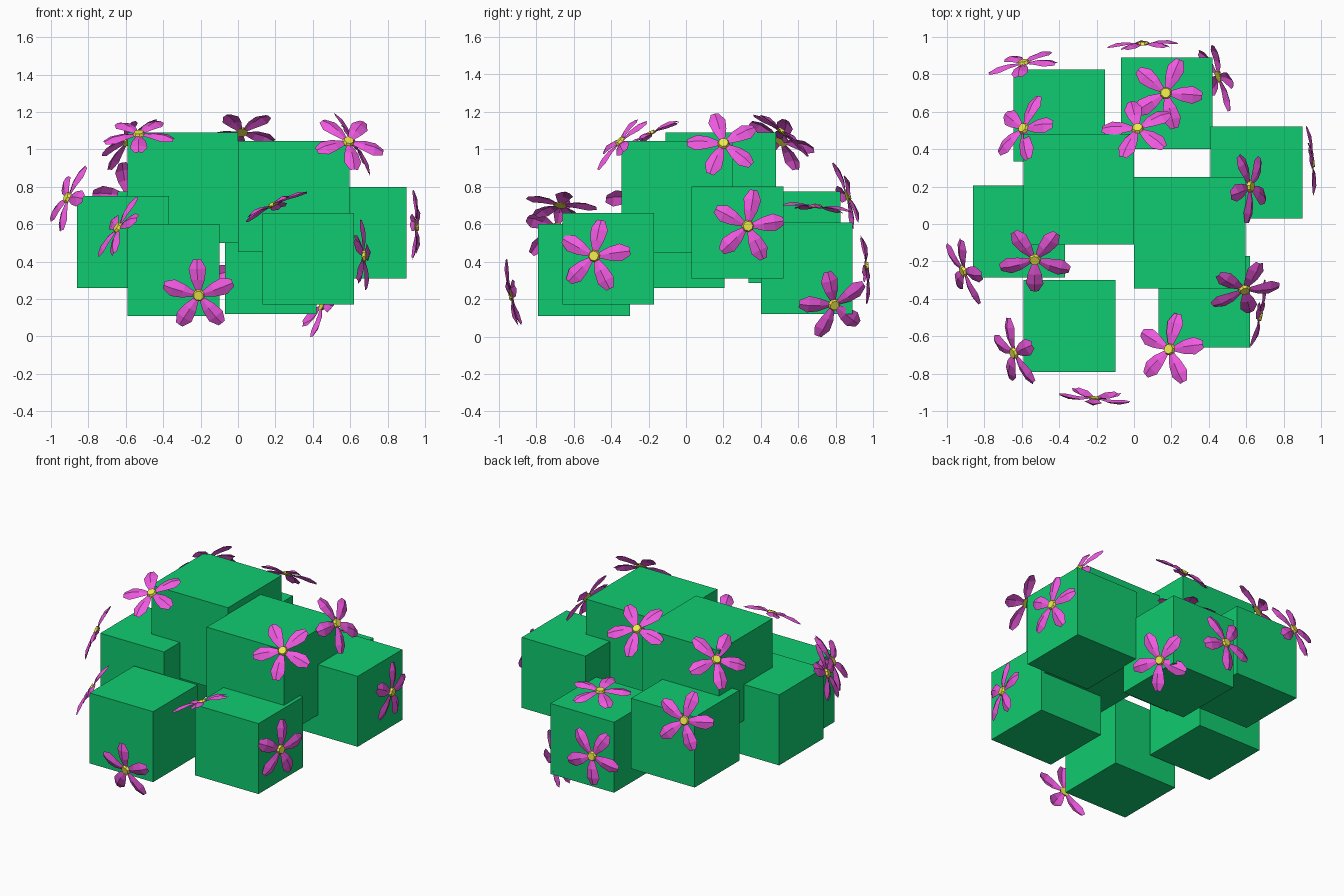
import bpy
import bmesh
from math import cos, sin, radians
from mathutils import Vector, Matrix

if "Cube" in bpy.data.objects:
    bpy.data.objects.remove(bpy.data.objects["Cube"])


def material(name, rgb):
    m = bpy.data.materials.new(name)
    m.diffuse_color = (*rgb, 1)
    m.use_nodes = True
    m.node_tree.nodes["Principled BSDF"].inputs["Base Color"].default_value = m.diffuse_color
    return m


GREEN = material("leaf_green", (0.005, 0.60, 0.16))
PINK = material("petal_pink", (0.87, 0.10, 0.75))
YELLOW = material("center_yellow", (0.85, 0.82, 0.07))


def add_object(name, mesh, matrix):
    ob = bpy.data.objects.new(name, mesh)
    bpy.context.collection.objects.link(ob)
    ob.matrix_world = matrix
    return ob


def mesh_from(name, bm, mat):
    me = bpy.data.meshes.new(name)
    bm.to_mesh(me)
    bm.free()
    me.materials.append(mat)
    return me


# Foliage: two big blocks and six smaller ones (min corner, edge length)
bm = bmesh.new()
bmesh.ops.create_cube(bm, size=1)
block_mesh = mesh_from("leaf_block", bm, GREEN)
BLOCKS = [
    (-0.59, -0.11, 0.50, 0.59), (0.0, -0.345, 0.45, 0.595),
    (-0.86, -0.285, 0.26, 0.49), (-0.59, -0.79, 0.11, 0.49),
    (0.13, -0.66, 0.17, 0.49), (0.41, 0.03, 0.31, 0.49),
    (-0.07, 0.40, 0.12, 0.49), (-0.645, 0.335, 0.285, 0.49),
]
for x, y, z, s in BLOCKS:
    center = Vector((x, y, z)) + Vector((s, s, s)) / 2
    add_object("leaf_block", block_mesh, Matrix.Translation(center) @ Matrix.Scale(s, 4))

# Petals: five folded strips, each (radius, half width, ridge height, edge height)
RINGS = [(0.02, 0.013, 0.0, 0.0), (0.085, 0.037, 0.014, 0.002),
         (0.145, 0.047, 0.012, -0.006), (0.195, 0.021, -0.006, -0.012)]
bm = bmesh.new()
for k in range(5):
    turn = Matrix.Rotation(radians(72 * k), 4, 'Z')
    rows = [[bm.verts.new(turn @ Vector(p)) for p in
             ((r, -w, e), (r, 0, h), (r, w, e))] for r, w, h, e in RINGS]
    for a, b in zip(rows, rows[1:]):
        for i in range(2):
            bm.faces.new((a[i], b[i], b[i + 1], a[i + 1]))
petal_mesh = mesh_from("flower_petals", bm, PINK)

# Flower centre: low eight-sided button
bm = bmesh.new()
bmesh.ops.create_cone(bm, cap_ends=True, segments=8, radius1=0.034, radius2=0.026,
                      depth=0.018, matrix=Matrix.Translation((0, 0, 0.006)))
center_mesh = mesh_from("flower_center", bm, YELLOW)

# Flowers: position, facing direction, spin in degrees
FLOWERS = [
    ((-0.21, -0.93, 0.22), (-0.10, -0.97, -0.20), 20),
    ((-0.91, -0.25, 0.74), (-0.85, -0.35, 0.38), 0),
    ((-0.64, -0.69, 0.58), (-0.80, -0.30, 0.50), 20),
    ((0.19, -0.67, 0.70), (-0.42, 0.10, 0.90), 8),
    ((0.67, -0.49, 0.43), (0.97, -0.20, 0.05), 8),
    ((0.95, 0.33, 0.59), (0.98, 0.10, 0.0), 8),
    ((0.59, -0.35, 1.04), (0.22, -0.70, 0.68), 52),
    ((0.62, 0.20, 1.03), (0.86, 0.0, 0.50), 32),
    ((-0.53, -0.19, 1.08), (-0.05, -0.45, 0.88), 52),
    ((-0.59, 0.51, 1.04), (-0.60, 0.38, 0.65), 50),
    ((0.02, 0.51, 1.09), (-0.12, 0.60, 0.78), 56),
    ((-0.59, 0.86, 0.75), (-0.20, 0.92, 0.30), 5),
    ((0.05, 0.96, 0.37), (-0.05, 1.0, 0.08), 58),
    ((0.45, 0.79, 0.17), (0.87, 0.33, -0.38), 36),
    ((0.17, 0.70, 0.69), (-0.05, 0.10, 1.0), 68),
]
for pos, facing, spin in FLOWERS:
    n = Vector(facing).normalized()
    up = Vector((0, 0, 1)) if n.z < 0.8 else Vector((0, 1, 0))
    u = up.cross(n).normalized()
    v = n.cross(u)
    frame = Matrix((u, v, n)).transposed().to_4x4()
    m = Matrix.Translation(pos) @ frame @ Matrix.Rotation(radians(spin), 4, 'Z')
    add_object("flower_petals", petal_mesh, m)
    add_object("flower_center", center_mesh, m)
